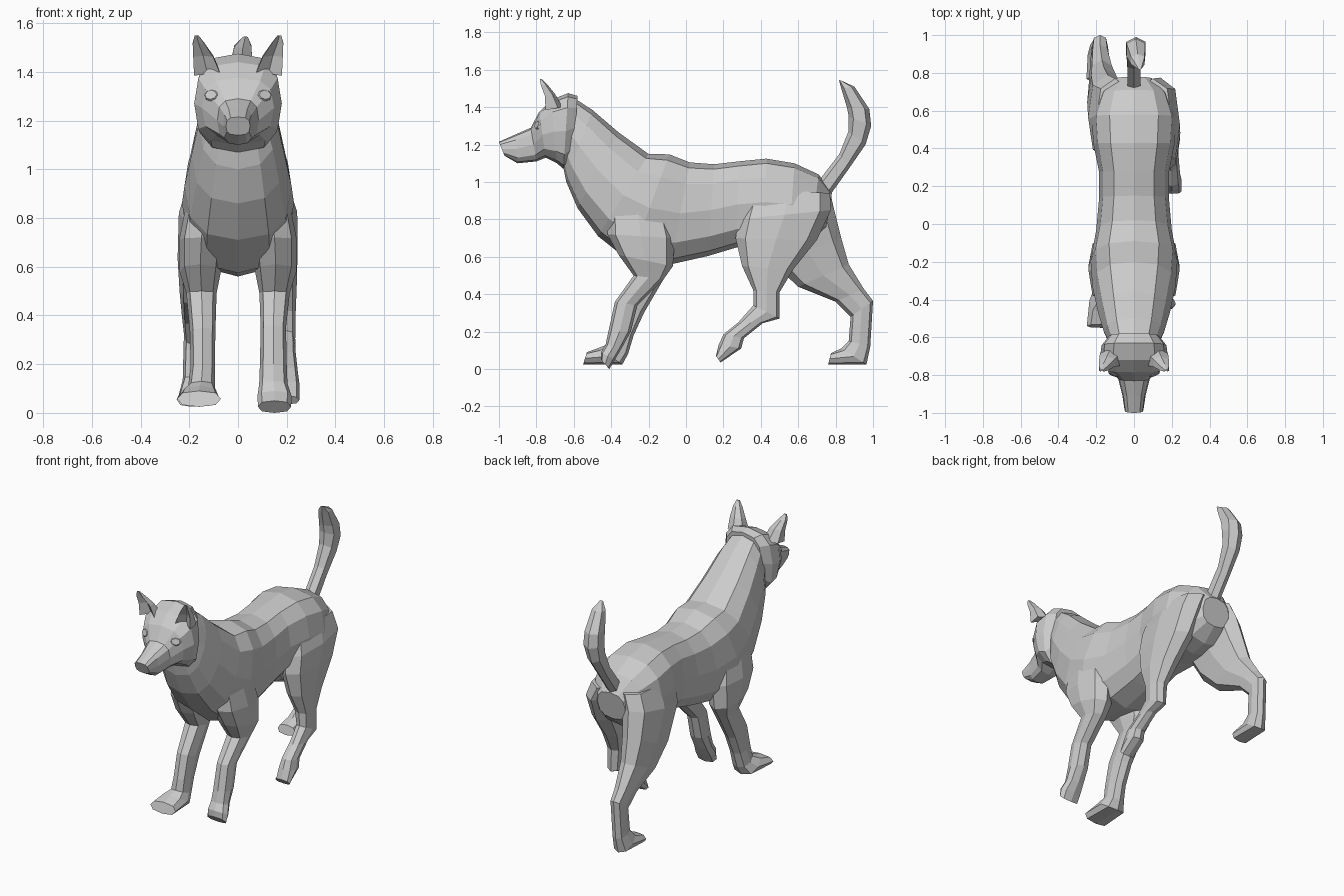
import bpy, bmesh, math
from mathutils import Vector
from mathutils.bvhtree import BVHTree

fur = bpy.data.materials.new("grey_fur")
fur.diffuse_color = (0.6, 0.6, 0.6, 1)


def power(v, e):
    return math.copysign(abs(v) ** e, v)


def finish(name, bm):
    bmesh.ops.recalc_face_normals(bm, faces=bm.faces)
    me = bpy.data.meshes.new(name)
    bm.to_mesh(me)
    me.materials.append(fur)
    ob = bpy.data.objects.new(name, me)
    bpy.context.collection.objects.link(ob)
    return ob


def loft(name, rings, sides=8, e=0.8, dent=0.0, mirror=1):
    """Each ring: side-view points (y, z) of its two ends, centre x, half width."""
    bm = bmesh.new()
    loops = []
    for ya, za, yb, zb, xc, hw in rings:
        a, b = Vector((0, ya, za)), Vector((0, yb, zb))
        loop = []
        for i in range(sides):
            t = 2 * math.pi * i / sides
            c, s = power(math.cos(t), e), power(math.sin(t), e)
            if i == 0:
                c -= dent
            p = (a + b) / 2 + (a - b) / 2 * c
            p.x = (xc + hw * s) * mirror
            loop.append(bm.verts.new(p))
        loops.append(loop)
    for l, m in zip(loops, loops[1:]):
        for i in range(sides):
            j = (i + 1) % sides
            bm.faces.new((l[i], l[j], m[j], m[i]))
    bm.faces.new(loops[0])
    bm.faces.new(loops[-1][::-1])
    return finish(name, bm)


# Neck, chest, belly and rump
loft("body", [
    (-0.60, 1.45, -0.66, 1.10, 0, 0.13),
    (-0.50, 1.385, -0.64, 1.00, 0, 0.16),
    (-0.36, 1.265, -0.58, 0.86, 0, 0.19),
    (-0.20, 1.15, -0.47, 0.71, 0, 0.22),
    (-0.09, 1.148, -0.30, 0.575, 0, 0.23),
    (0.02, 1.105, -0.08, 0.56, 0, 0.20),
    (0.15, 1.095, 0.12, 0.605, 0, 0.185),
    (0.28, 1.11, 0.27, 0.65, 0, 0.185),
    (0.43, 1.125, 0.42, 0.66, 0, 0.215),
    (0.58, 1.10, 0.55, 0.66, 0, 0.225),
    (0.71, 1.04, 0.66, 0.68, 0, 0.18),
    (0.78, 0.94, 0.75, 0.76, 0, 0.10)], sides=12)

# Head with cheeks and muzzle
head = loft("head", [
    (-0.58, 1.46, -0.60, 1.12, 0, 0.13),
    (-0.63, 1.475, -0.655, 1.07, 0, 0.172),
    (-0.72, 1.44, -0.69, 1.10, 0, 0.18),
    (-0.785, 1.375, -0.75, 1.13, 0, 0.148),
    (-0.83, 1.29, -0.80, 1.11, 0, 0.085),
    (-0.91, 1.255, -0.90, 1.10, 0, 0.062),
    (-1.00, 1.215, -0.97, 1.14, 0, 0.05)], sides=12, e=0.7)

# Ears, hollow on the front, and eyes laid on the face
bm = bmesh.new()
bm.from_mesh(head.data)
face = BVHTree.FromBMesh(bm)
bm.free()
for side, m in (("left", -1), ("right", 1)):
    loft("ear_" + side, [
        (-0.775, 1.38, -0.66, 1.40, 0.125, 0.062),
        (-0.77, 1.46, -0.70, 1.47, 0.143, 0.046),
        (-0.785, 1.515, -0.74, 1.52, 0.162, 0.027),
        (-0.785, 1.55, -0.77, 1.55, 0.17, 0.009)], sides=6, dent=1.2, mirror=m)
    loc, nor, _, _ = face.ray_cast(Vector((0.11 * m, -2, 1.305)), Vector((0, 1, 0)))
    bm = bmesh.new()
    bmesh.ops.create_cone(bm, cap_ends=True, segments=8, radius1=0.034,
                          radius2=0.026, depth=0.009)
    bmesh.ops.scale(bm, verts=bm.verts, vec=(1, 0.75, 1))
    eye = finish("eye_" + side, bm)
    eye.rotation_euler = nor.to_track_quat('Z', 'Y').to_euler()
    eye.location = loc

# Raised, curved tail
loft("tail", [
    (0.72, 1.02, 0.77, 0.93, 0, 0.04),
    (0.82, 1.15, 0.87, 1.07, 0, 0.04),
    (0.868, 1.27, 0.96, 1.20, 0.005, 0.05),
    (0.87, 1.35, 0.99, 1.30, 0.01, 0.058),
    (0.86, 1.40, 0.98, 1.39, 0.01, 0.055),
    (0.83, 1.50, 0.90, 1.51, 0.02, 0.04),
    (0.818, 1.545, 0.835, 1.54, 0.03, 0.012)], sides=6)

# Front legs: planted one and the one tipping onto its toes
shoulder = [
    (-0.42, 0.88, -0.10, 0.86, 0.13, 0.08),
    (-0.42, 0.72, -0.06, 0.70, 0.15, 0.092),
    (-0.36, 0.61, -0.07, 0.55, 0.155, 0.085),
    (-0.28, 0.50, -0.12, 0.48, 0.15, 0.062)]
loft("front_leg_planted", shoulder + [
    (-0.38, 0.35, -0.225, 0.30, 0.145, 0.052),
    (-0.415, 0.20, -0.28, 0.18, 0.145, 0.05),
    (-0.425, 0.13, -0.31, 0.08, 0.15, 0.055),
    (-0.47, 0.112, -0.34, 0.025, 0.158, 0.078),
    (-0.53, 0.09, -0.55, 0.025, 0.16, 0.09)], mirror=-1)
loft("front_leg_tipping", shoulder + [
    (-0.38, 0.36, -0.26, 0.34, 0.145, 0.052),
    (-0.415, 0.20, -0.295, 0.20, 0.145, 0.055),
    (-0.43, 0.13, -0.345, 0.11, 0.145, 0.058),
    (-0.455, 0.09, -0.38, 0.05, 0.15, 0.07),
    (-0.455, 0.05, -0.41, 0.0, 0.15, 0.068)])

# Hind legs: one swung forward, one stretched back
loft("hind_leg_forward", [
    (0.33, 0.97, 0.77, 0.94, 0.10, 0.10),
    (0.28, 0.80, 0.775, 0.85, 0.14, 0.103),
    (0.265, 0.70, 0.70, 0.69, 0.155, 0.09),
    (0.30, 0.55, 0.575, 0.535, 0.17, 0.072),
    (0.36, 0.42, 0.50, 0.41, 0.185, 0.052),
    (0.36, 0.34, 0.50, 0.27, 0.19, 0.045),
    (0.28, 0.25, 0.41, 0.245, 0.195, 0.042),
    (0.20, 0.185, 0.31, 0.165, 0.20, 0.045),
    (0.175, 0.13, 0.295, 0.11, 0.20, 0.052),
    (0.16, 0.07, 0.185, 0.035, 0.20, 0.052)])
loft("hind_leg_back", [
    (0.33, 0.97, 0.77, 0.95, 0.10, 0.10),
    (0.34, 0.78, 0.79, 0.86, 0.14, 0.103),
    (0.46, 0.57, 0.83, 0.70, 0.16, 0.088),
    (0.60, 0.44, 0.87, 0.56, 0.17, 0.07),
    (0.80, 0.36, 0.95, 0.43, 0.18, 0.05),
    (0.88, 0.28, 1.00, 0.365, 0.18, 0.042),
    (0.87, 0.15, 0.985, 0.12, 0.185, 0.042),
    (0.83, 0.11, 0.965, 0.025, 0.19, 0.055),
    (0.775, 0.085, 0.76, 0.025, 0.19, 0.062)], mirror=-1)
